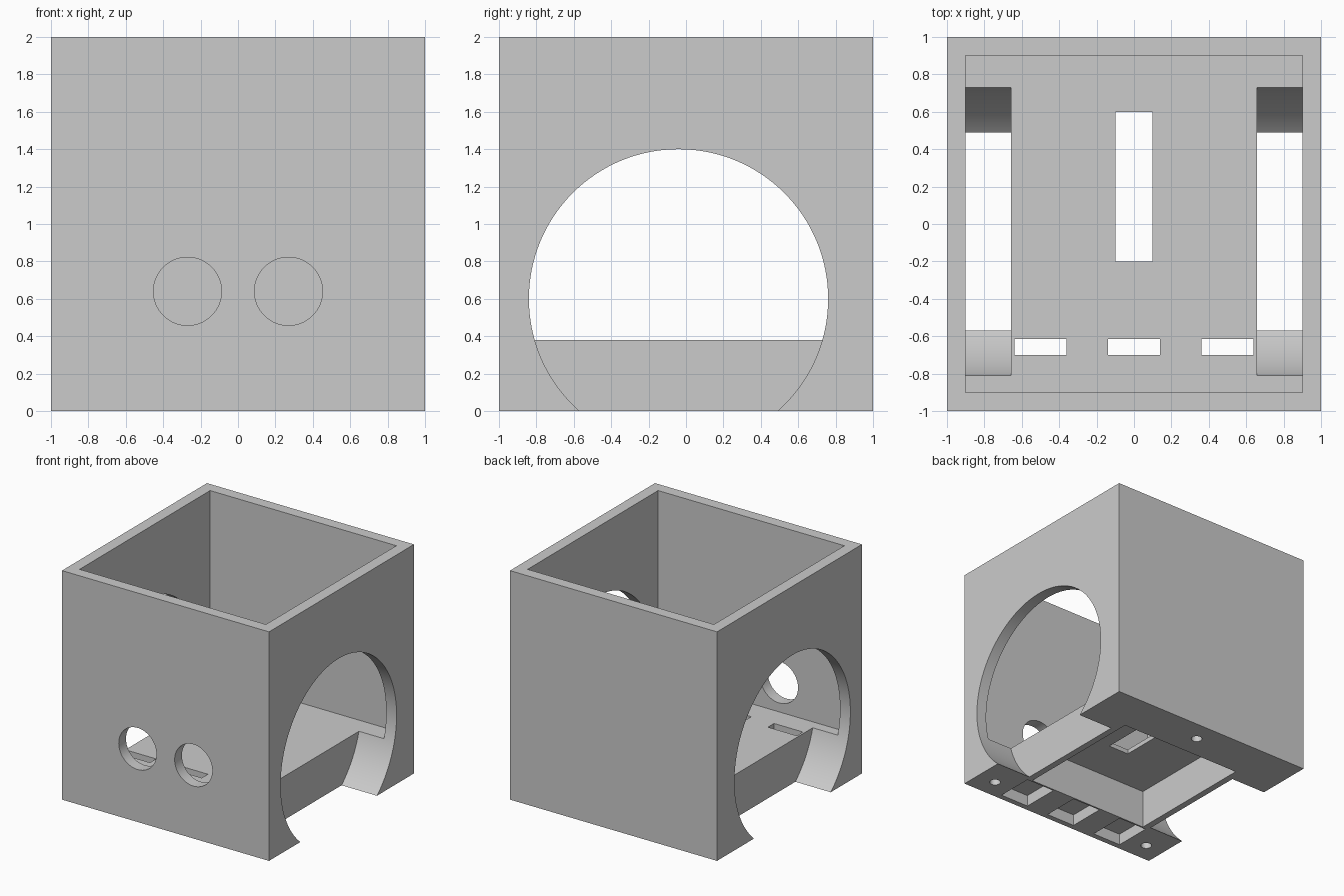
import bpy
import math

cube = bpy.data.objects.get("Cube")
if cube:
    bpy.data.objects.remove(cube, do_unlink=True)

grey = bpy.data.materials.new("plain grey")
grey.use_nodes = True
COLOUR = (0.6, 0.6, 0.6, 1)
grey.diffuse_color = COLOUR
grey.node_tree.nodes["Principled BSDF"].inputs["Base Color"].default_value = COLOUR


def box(name, x, y, z):
    """Box from (min, max) pairs."""
    spans = (x, y, z)
    bpy.ops.mesh.primitive_cube_add(size=1, location=[(a + b) / 2 for a, b in spans])
    ob = bpy.context.object
    ob.name = name
    ob.scale = [b - a for a, b in spans]
    bpy.ops.object.transform_apply(location=True, rotation=True, scale=True)
    return ob


def cylinder(name, centre, radius, depth, rotation=(0, 0, 0), sides=96):
    bpy.ops.mesh.primitive_cylinder_add(vertices=sides, radius=radius, depth=depth,
                                        location=centre, rotation=rotation)
    ob = bpy.context.object
    ob.name = name
    bpy.ops.object.transform_apply(location=True, rotation=True, scale=True)
    return ob


housing = box("housing", (-1, 1), (-1, 1), (0, 2))
housing.data.materials.append(grey)

cutters = [
    # Open top cavity, hollow underside and the slot between them
    box("top_cavity", (-0.9, 0.9), (-0.9, 0.9), (0.38, 2.2)),
    box("underside_recess", (-0.6, 0.6), (-0.6, 0.6), (-0.2, 0.34)),
    box("cable_slot", (-0.1, 0.1), (-0.2, 0.6), (0.2, 0.5)),
    cylinder("rear_screw_hole", (0, 0.81, 0), 0.045, 0.4, sides=32),
]
for side, label in ((1, "left"), (-1, "right")):
    # Wheel opening, round front hole and screw hole on each side
    cutters.append(cylinder(label + "_wheel_opening", (side * 0.958, -0.04, 0.6), 0.8, 0.6,
                            (0, math.pi / 2, 0), 128))
    cutters.append(cylinder(label + "_front_hole", (side * 0.27, -1, 0.64), 0.182, 0.4,
                            (math.pi / 2, 0, 0)))
    cutters.append(cylinder(label + "_screw_hole", (side * 0.82, -0.82, 0), 0.045, 0.4, sides=32))
for x in (-0.5, 0, 0.5):
    # Narrow sensor slots, each with a wider pocket underneath
    span = (x - 0.14, x + 0.14)
    cutters.append(box("sensor_pocket", span, (-0.95, -0.615), (-0.2, 0.1)))
    cutters.append(box("sensor_slot", span, (-0.7, -0.615), (-0.2, 0.5)))

# Cut everything out of the housing, then drop the cutters
bpy.ops.object.select_all(action="DESELECT")
housing.select_set(True)
bpy.context.view_layer.objects.active = housing
for cutter in cutters:
    cutter.hide_render = True
    cut = housing.modifiers.new(cutter.name, "BOOLEAN")
    cut.operation = "DIFFERENCE"
    cut.solver = "EXACT"
    cut.object = cutter
    bpy.ops.object.modifier_apply(modifier=cut.name)
    bpy.data.objects.remove(cutter, do_unlink=True)

bpy.ops.object.shade_smooth_by_angle(angle=math.radians(30))
